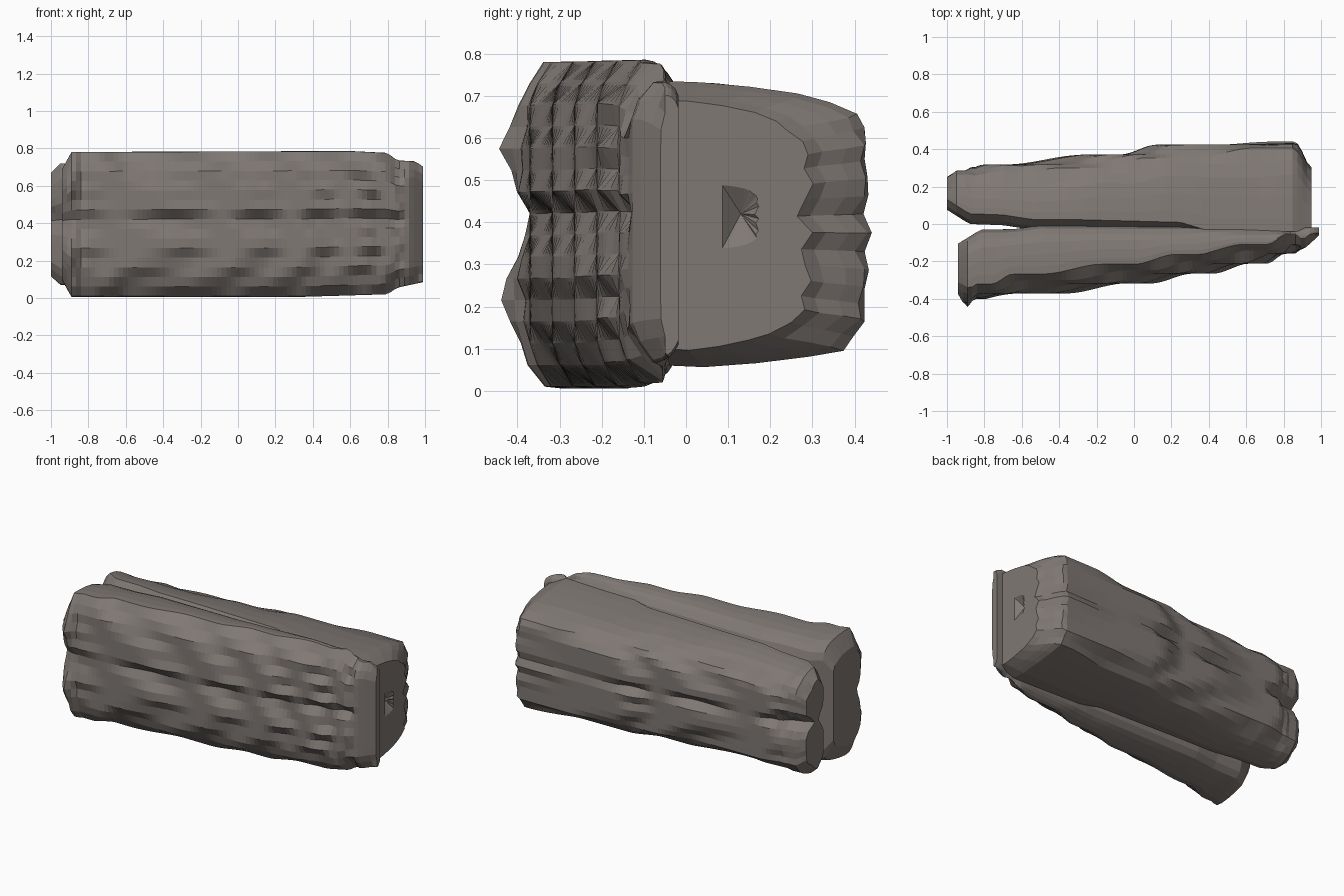
import bpy, bmesh, math
from mathutils import Vector

cube = bpy.data.objects.get("Cube")
if cube:
    bpy.data.objects.remove(cube, do_unlink=True)

bark = bpy.data.materials.new("grey brown bark")
bark.use_nodes = True
colour = (0.215, 0.19, 0.175, 1)
bark.diffuse_color = colour
bark.node_tree.nodes["Principled BSDF"].inputs["Base Color"].default_value = colour

STEP = 0.053       # depth of one bark terrace
LEVELS = 16        # points up each side


def ramp(a, b, v):
    t = min(1, max(0, (v - a) / (b - a)))
    return t * t * (3 - 2 * t)


def along(points, x):
    """Linear lookup through (x, value) pairs."""
    for (a, u), (b, v) in zip(points, points[1:]):
        if x <= b:
            return u + (v - u) * max(0, (x - a) / (b - a))
    return points[-1][1]


def terrace(y):
    n = math.floor(y / STEP)
    return STEP * (n + ramp(0.2, 0.8, y / STEP - n))


def bump(v, centre, width):
    return math.exp(-((v - centre) / width) ** 2)


def corner(t, radius):
    return radius * max(0, (abs(t) - 0.72) / 0.28) ** 1.6


def ribs(x, z):
    """Fine ribs that deepen towards the far end."""
    return (0.003 + 0.007 * ramp(0.3, 0.7, x)) * math.cos((z - 0.27) * math.tau / 0.106)


# Split between the halves: open at the near end, only a groove further on
MOUTH = [(-1, 0.09), (-0.88, 0.015), (-0.7, 0.01), (-0.55, -0.012)]
GROOVE = [(-0.3, 0.055), (0.25, 0.045), (0.4, 0.0)]
# How far the bark curves back towards top and bottom
ROUND = [(-0.9, 0.01), (-0.6, 0.07), (0.4, 0.07), (0.8, 0.045)]


def seam(x):
    return -0.022 - 0.008 * x


# Outer edge of each half in plan
FRONT = [(-0.94, -0.37), (-0.89, -0.4), (-0.8, -0.405), (-0.4, -0.372), (-0.1, -0.342),
         (0.3, -0.285), (0.7, -0.205), (0.85, -0.155), (0.92, -0.125), (0.99, -0.06)]
BACK = [(-1, 0.25), (-0.95, 0.285), (-0.85, 0.29), (-0.7, 0.325), (-0.3, 0.355), (-0.05, 0.385),
        (0.2, 0.425), (0.6, 0.436), (0.86, 0.44), (0.89, 0.42), (0.91, 0.35), (0.95, 0.3)]


def front_section(x):
    top = along([(-0.94, 0.69), (-0.89, 0.78), (0.6, 0.785), (0.8, 0.775), (0.85, 0.735), (0.95, 0.73), (0.99, 0.7)], x)
    low = along([(-0.94, 0.1), (-0.89, 0.01), (0.3, 0.01), (0.8, 0.025), (0.85, 0.06), (0.99, 0.09)], x)
    fade = 1 - ramp(0.82, 0.92, x)
    outer, inner = [], []
    for i in range(LEVELS):
        t = 2 * i / (LEVELS - 1) - 1
        z = low + (top - low) * (t + 1) / 2
        y = along(FRONT, x)
        # Two swelling lobes parted by a shallow groove
        y += fade * (0.035 * bump(z, 0.4, 0.045) + along(ROUND, x) * t * t - ribs(x, z))
        y = terrace(y + 0.005) if -0.85 < x < 0.87 else y
        knob = bump(x, -0.9, 0.03) * (bump(z, 0.58, 0.06) + bump(z, 0.22, 0.06))
        y += corner(t, 0.05) - 0.05 * knob
        outer.append((min(y, -0.05), z))
        shoulder = corner(t, 0.03 + 0.3 * along(GROOVE, x)) * fade
        inner.append((seam(x) - along(MOUTH, x - 0.06) - shoulder, z - 0.03 * t ** 9))
    return outer + inner[::-1]


def back_section(x):
    top = along([(-1, 0.67), (-0.95, 0.72), (-0.5, 0.73), (0.85, 0.735), (0.95, 0.69)], x)
    low = along([(-1, 0.12), (-0.95, 0.075), (0.85, 0.06), (0.95, 0.1)], x)
    near = 1 - ramp(-1, -0.75, x)
    outer, inner = [], []
    for i in range(LEVELS):
        t = 2 * i / (LEVELS - 1) - 1
        z = low + (top - low) * (t + 1) / 2
        y = along(BACK, x)
        y -= (0.03 + 0.06 * near) * bump(z, 0.42, 0.04) + along(ROUND, x) * t * t
        y -= 0.022 * ramp(-0.4, 0.5, x) * bump(z, 0.32, 0.03) - ribs(x, z)
        y = terrace(y + 0.008) if -0.88 < x < 0.87 else y
        # The outer edge sits lower than the edge along the seam
        drop = 0.05 * max(0, t) ** 3 - 0.035 * max(0, -t) ** 3
        outer.append((min(y, 0.441) - corner(t, 0.05), z - drop))
        notch = 0.05 * near * bump(z, 0.42, 0.05)
        inner.append((seam(x) + along(MOUTH, x) + corner(t, along(GROOVE, x)) + notch, z))
    return inner + outer[::-1]


def crown(ring, lift):
    """Adds raised points across the top and the bottom of a section."""
    n = LEVELS

    def span(a, b, up):
        return [(a[0] + (b[0] - a[0]) * f, a[1] + (b[1] - a[1]) * f + up * h * lift)
                for f, h in ((0.2, 0.6), (0.5, 1), (0.8, 0.9))]
    return ring[:n] + span(ring[n - 1], ring[n], 1) + ring[n:] + span(ring[-1], ring[0], -1)


def loft(name, section, start, end, stations, lift, cracked=False):
    bm = bmesh.new()
    rings = []
    for i in range(stations):
        x = start + (end - start) * i / (stations - 1)
        rings.append([bm.verts.new((x, y, z)) for y, z in crown(section(x), lift)])
    for a, b in zip(rings, rings[1:]):
        for j in range(len(a)):
            k = (j + 1) % len(a)
            bm.faces.new((a[j], a[k], b[k], b[j]))
    bm.faces.new(rings[0])
    cap = bm.faces.new(rings[-1][::-1])

    # Small sunken crack in the middle of the far end
    if cracked:
        hub = Vector((end, 0.13, 0.42))
        cap = bmesh.ops.extrude_discrete_faces(bm, faces=[cap])["faces"][0]
        for v in cap.verts:
            v.co = hub + (v.co - hub) * 0.25
        centre = bmesh.ops.poke(bm, faces=[cap])["verts"][0]
        centre.co = hub - Vector((0.04, 0, 0))
    bmesh.ops.recalc_face_normals(bm, faces=bm.faces)
    mesh = bpy.data.meshes.new(name)
    bm.to_mesh(mesh)
    bm.free()
    mesh.materials.append(bark)
    bpy.context.collection.objects.link(bpy.data.objects.new(name, mesh))


loft("front_half", front_section, -0.94, 0.99, 78, 0.012)
loft("back_half", back_section, -1.0, 0.95, 78, 0.012, cracked=True)
